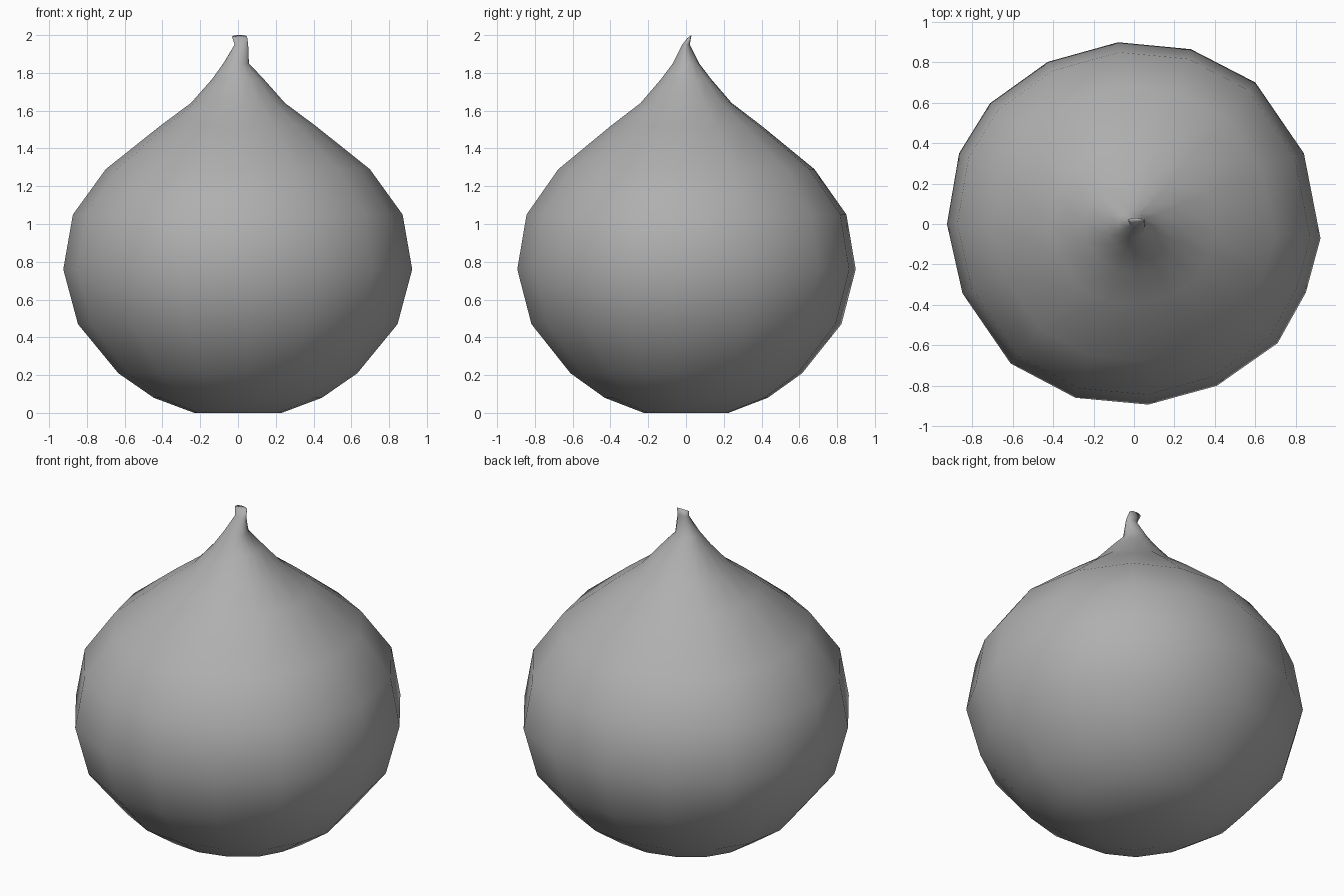
import bpy, bmesh
from math import cos, sin, radians

if "Cube" in bpy.data.objects:
    bpy.data.objects.remove(bpy.data.objects["Cube"])

# Uneven 16-sided plan outline: angle in degrees
angles = [-4.4, 22.6, 49.4, 72, 95, 118, 140, 158, 180, 202,
          228.5, 251.4, 274.5, 297.1, 320.3, 338.2]
# Plan radius at the widest ring
radii = [.925, .91, .922, .909, .902, .908, .929, .933, .925, .915,
         .921, .907, .896, .899, .923, .915]

# Body profile: height and scale of the plan outline
body = [(0, .25), (.08, .482), (.21, .685), (.47, .916), (.76, 1.0),
        (1.05, .945), (1.29, .757), (1.52, .445), (1.64, .27), (1.765, .15)]
# Bent stem: centre x, centre y, height, half width x, half width y
stem = [(-.01, 0, 1.85, .068, .07), (.018, 0, 1.95, .036, .02),
        (.008, .018, 1.992, .04, .011)]

bm = bmesh.new()
rings = []
for z, s in body:
    rings.append([bm.verts.new((r * s * cos(radians(a)), r * s * sin(radians(a)), z))
                  for a, r in zip(angles, radii)])
for i, (cx, cy, z, rx, ry) in enumerate(stem):
    ring = []
    for a in angles:
        c, s = cos(radians(a)), sin(radians(a))
        tilt = .008 * s if i == 2 else 0
        ring.append(bm.verts.new((cx + rx * c, cy + ry * s, z + tilt)))
    rings.append(ring)

# Skin the rings and close both ends
n = len(angles)
for lo, hi in zip(rings, rings[1:]):
    for i in range(n):
        j = (i + 1) % n
        bm.faces.new((lo[i], lo[j], hi[j], hi[i]))
bm.faces.new(rings[0][::-1])
bm.faces.new(rings[-1])
for f in bm.faces:
    f.smooth = True

mesh = bpy.data.meshes.new("bulb")
bm.to_mesh(mesh)
bm.free()
bulb = bpy.data.objects.new("bulb", mesh)
bpy.context.collection.objects.link(bulb)

# Darker grey skin
skin = bpy.data.materials.new("grey_skin")
skin.diffuse_color = (.43, .43, .43, 1)
skin.use_nodes = True
skin.node_tree.nodes["Principled BSDF"].inputs["Base Color"].default_value = skin.diffuse_color
mesh.materials.append(skin)
